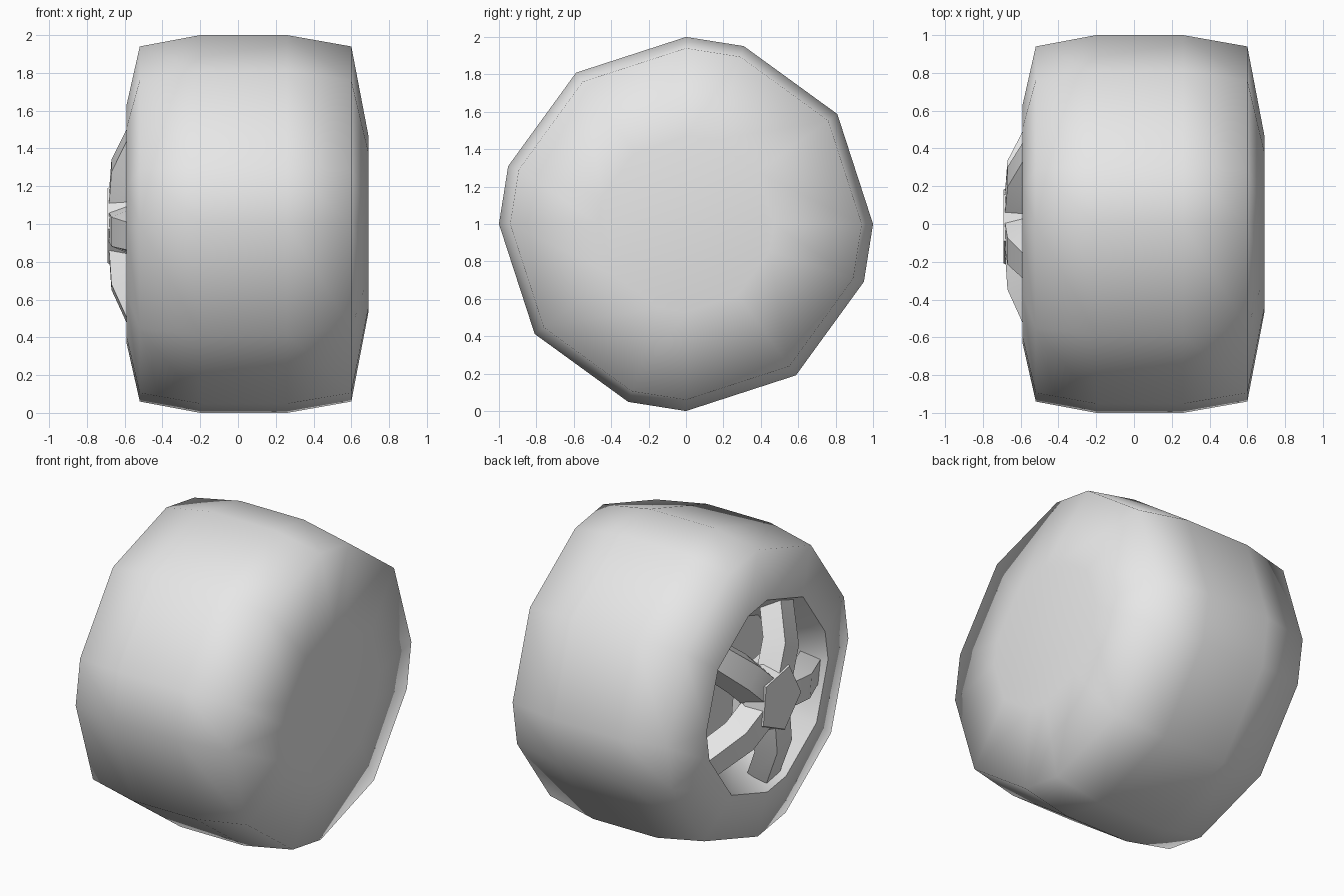
import bpy, bmesh
from math import cos, sin, radians

if "Cube" in bpy.data.objects:
    bpy.data.objects.remove(bpy.data.objects["Cube"], do_unlink=True)

GREY = (0.8, 0.8, 0.8, 1)
mat = bpy.data.materials.new("light grey")
mat.use_nodes = True
mat.diffuse_color = GREY
mat.node_tree.nodes["Principled BSDF"].inputs["Base Color"].default_value = GREY

CENTRE_Z = 1.0
# Uneven twelve-sided outline shared by the tyre and the rim
WHEEL_ANGLES = [quarter + step for quarter in (0, 90, 180, 270) for step in (0, 36, 72)]
SPOKE_START = 43
SPOKE_ANGLES = [SPOKE_START + 72 * i for i in range(5)]


def ring(angles, radius, x):
    """Points around the axle at one radius and depth."""
    return [(x, radius * cos(radians(a)), CENTRE_Z + radius * sin(radians(a)))
            for a in angles]


def loft(name, rings, smooth_angle, cap_start=False, cap_end=False):
    """Skin a row of closed rings into one object."""
    bm = bmesh.new()
    loops = [[bm.verts.new(p) for p in r] for r in rings]
    n = len(loops[0])
    for a, b in zip(loops, loops[1:]):
        for i in range(n):
            j = (i + 1) % n
            bm.faces.new((a[i], a[j], b[j], b[i]))
    if cap_start:
        bm.faces.new(loops[0][::-1])
    if cap_end:
        bm.faces.new(loops[-1])
    # Closed parts are oriented automatically; open ones rely on ring order
    if cap_start and cap_end:
        bmesh.ops.recalc_face_normals(bm, faces=bm.faces)
    mesh = bpy.data.meshes.new(name)
    bm.to_mesh(mesh)
    bm.free()
    mesh.materials.append(mat)
    ob = bpy.data.objects.new(name, mesh)
    bpy.context.collection.objects.link(ob)
    bpy.ops.object.select_all(action='DESELECT')
    ob.select_set(True)
    bpy.context.view_layer.objects.active = ob
    bpy.ops.object.shade_smooth_by_angle(angle=radians(smooth_angle))
    return ob


# Tyre: rounded tread, sidewalls and closed inner side
tyre_profile = [(0.63, -0.59), (0.94, -0.52), (1.0, -0.2),
                (1.0, 0.26), (0.94, 0.6), (0.47, 0.69)]
tyre = loft("tyre", [ring(WHEEL_ANGLES, r, x) for r, x in tyre_profile], 85, cap_end=True)
tyre.data.flip_normals() if tyre.data.polygons[-1].normal.x < 0 else None

# Rim dish: tapered wall down to a flat floor
dish_profile = [(0.45, -0.34), (0.63, -0.59)]
dish = loft("rim_dish", [ring(WHEEL_ANGLES, r, x) for r, x in dish_profile], 40,
            cap_start=True)
dish.data.flip_normals() if dish.data.polygons[-1].normal.x > 0 else None

# Hub: five-sided boss with corners towards the spokes
hub_profile = [(0.21, -0.69), (0.27, -0.58), (0.25, -0.48)]
loft("hub", [ring(SPOKE_ANGLES, r, x) for r, x in hub_profile], 30,
     cap_start=True, cap_end=True)

# Spokes: tapered bars that bend back to meet the rim
spoke_stations = [(0.12, -0.685, 0.13), (0.34, -0.67, 0.13), (0.64, -0.535, 0.12)]
THICKNESS = 0.13


def spoke_section(angle, radius, x, half):
    c, s = cos(radians(angle)), sin(radians(angle))
    section = [(-half * 0.6, x), (half * 0.6, x),
               (half, x + THICKNESS), (-half, x + THICKNESS)]
    return [(d, radius * c - w * s, CENTRE_Z + radius * s + w * c) for w, d in section]


for i, angle in enumerate(SPOKE_ANGLES):
    loft(f"spoke_{i + 1}", [spoke_section(angle, *st) for st in spoke_stations], 40,
         cap_start=True, cap_end=True)
